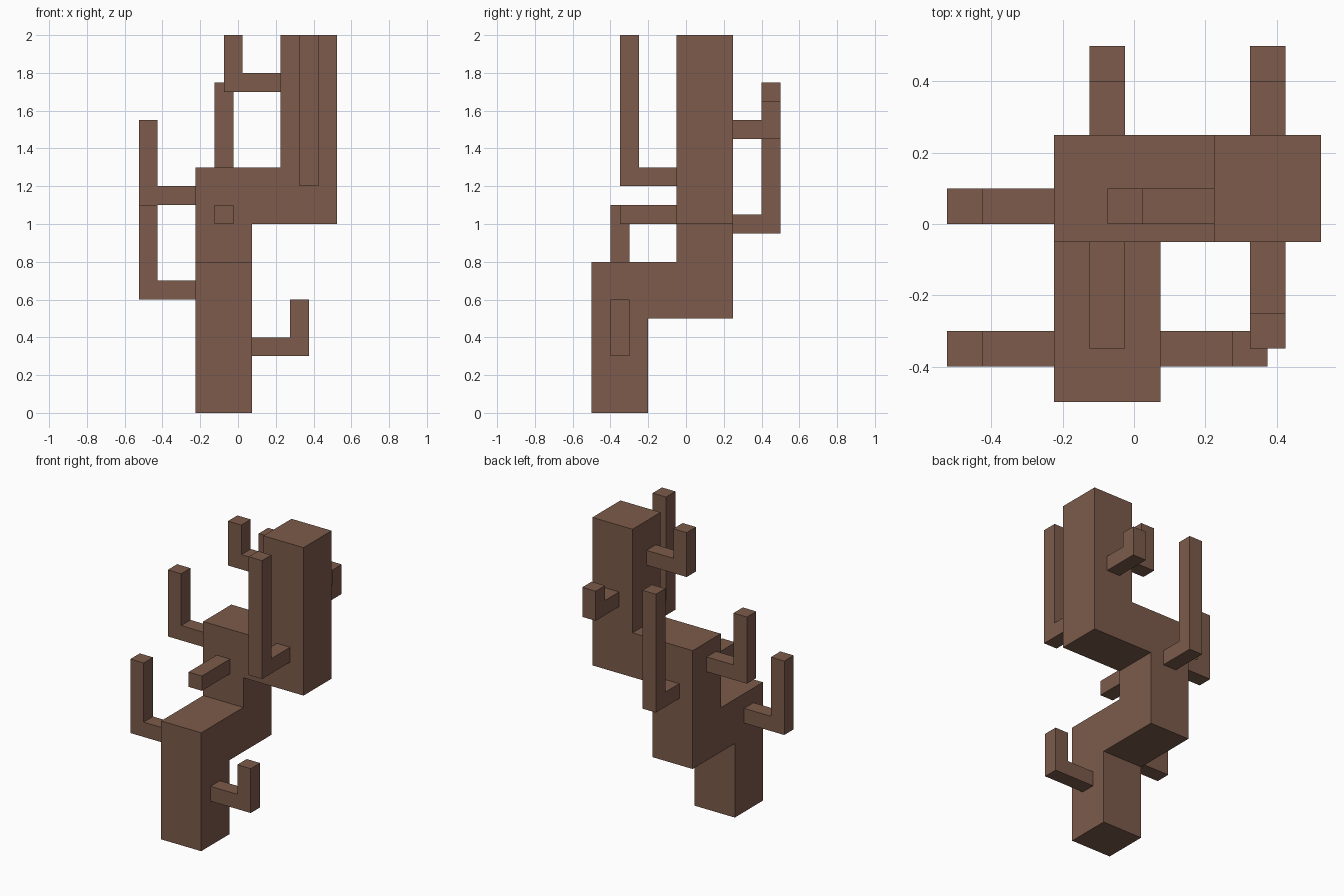
import bpy
import bmesh
from mathutils import Vector

cube = bpy.data.objects.get("Cube")
if cube:
    bpy.data.objects.remove(cube, do_unlink=True)

COLOUR = (0.202, 0.105, 0.070, 1.0)
bark = bpy.data.materials.new("brown bark")
bark.use_nodes = True
bark.diffuse_color = COLOUR
shader = bark.node_tree.nodes["Principled BSDF"]
shader.inputs["Base Color"].default_value = COLOUR
shader.inputs["Roughness"].default_value = 0.9

DIRS = {"left": Vector((1, 0, 0)), "right": Vector((-1, 0, 0)),
        "front": Vector((0, -1, 0)), "back": Vector((0, 1, 0)),
        "up": Vector((0, 0, 1))}


def grow(name, root, width, moves):
    """Square limb: a first box from the root, then one face extruded per move."""
    bm = bmesh.new()
    first, length = DIRS[moves[0][0]], moves[0][1]
    size = [length if abs(c) > 0.5 else width for c in first]
    bmesh.ops.create_cube(bm, size=1)
    bmesh.ops.scale(bm, vec=size, verts=bm.verts)
    bmesh.ops.translate(bm, vec=Vector(root) + first * length / 2, verts=bm.verts)
    bm.normal_update()
    tip = max(bm.faces, key=lambda f: f.normal.dot(first))
    for where, length in moves[1:]:
        way = DIRS[where]
        # Pick the tip, or the side of the last segment that faces the new way
        near = {tip} | {f for e in tip.edges for f in e.link_faces}
        face = max(near, key=lambda f: f.normal.dot(way))
        tip = bmesh.ops.extrude_discrete_faces(bm, faces=[face])["faces"][0]
        bmesh.ops.translate(bm, vec=way * length, verts=tip.verts)
        bm.normal_update()
    # Merge coplanar segments into clean flat faces
    bmesh.ops.dissolve_limit(bm, angle_limit=0.01, verts=bm.verts, edges=bm.edges)
    bmesh.ops.recalc_face_normals(bm, faces=bm.faces)
    mesh = bpy.data.meshes.new(name)
    bm.to_mesh(mesh)
    bm.free()
    mesh.materials.append(bark)
    obj = bpy.data.objects.new(name, mesh)
    bpy.context.collection.objects.link(obj)
    return obj


# Trunk: rises, steps back, rises, steps to the left, rises
grow("trunk", (-0.075, -0.35, 0), 0.3,
     [("up", 0.5), ("up", 0.3), ("back", 0.15), ("back", 0.3), ("up", 0.2),
      ("up", 0.3), ("left", 0.15), ("left", 0.3), ("up", 0.7)])

# Branches: name, centre of the joint on the trunk, direction, reach, rise
BRANCHES = [
    ("lower_right_branch", (-0.225, -0.35, 0.65), "right", 0.30, 0.40),
    ("lower_left_branch", (0.075, -0.35, 0.35), "left", 0.30, 0.20),
    ("middle_right_branch", (-0.225, 0.05, 1.15), "right", 0.30, 0.35),
    ("middle_front_stub", (-0.075, -0.05, 1.05), "front", 0.30, 0),
    ("middle_back_branch", (-0.075, 0.25, 1.00), "back", 0.25, 0.70),
    ("upper_front_branch", (0.375, -0.05, 1.25), "front", 0.30, 0.70),
    ("upper_back_branch", (0.375, 0.25, 1.50), "back", 0.25, 0.10),
    ("upper_right_branch", (0.225, 0.05, 1.75), "right", 0.30, 0.20),
]
THICK, SINK = 0.1, 0.02
for name, joint, way, reach, rise in BRANCHES:
    root = Vector(joint) - DIRS[way] * SINK
    moves = [(way, reach - THICK + SINK), (way, THICK)]
    if rise:
        moves.append(("up", rise))
    grow(name, root, THICK, moves)
